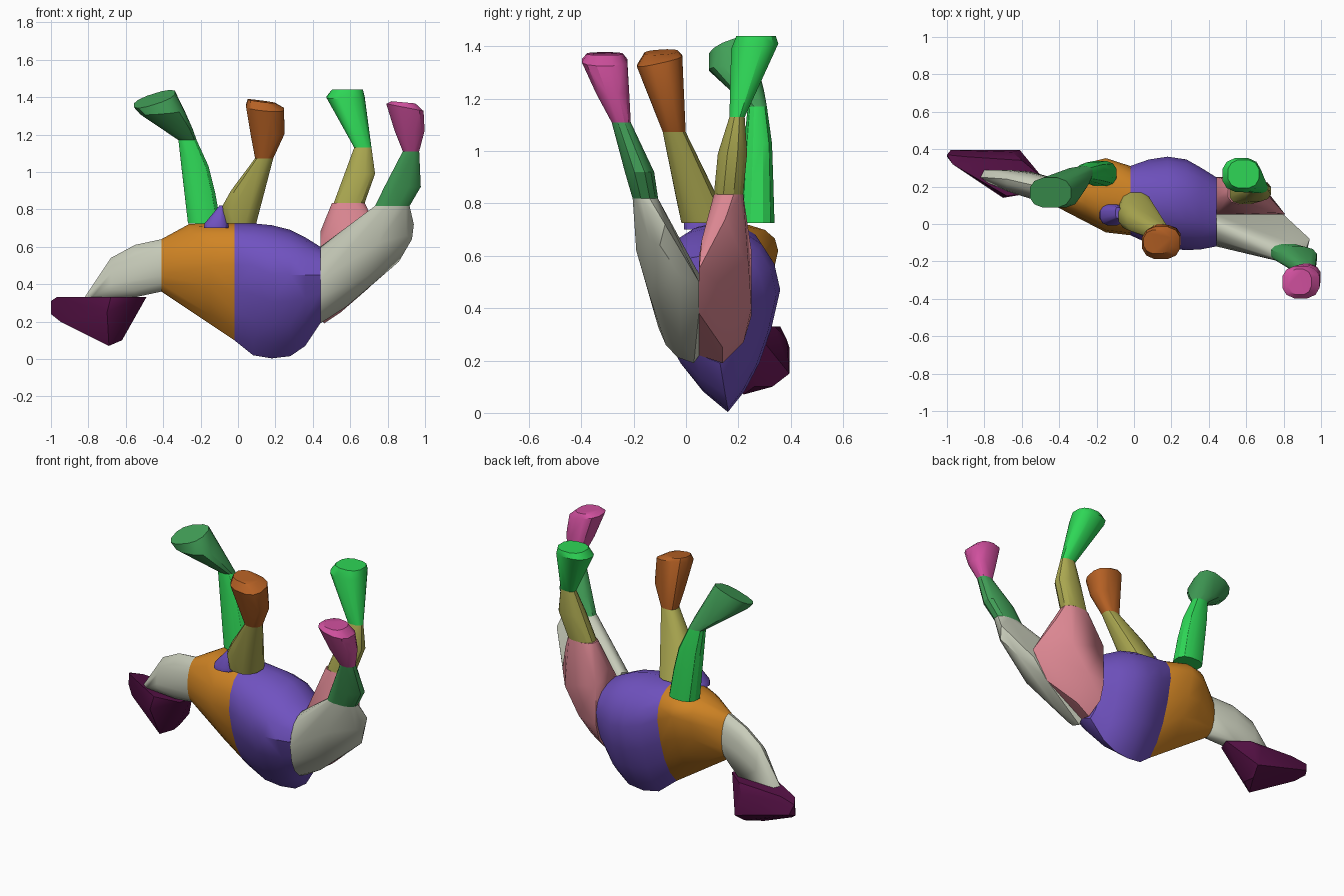
import bpy, bmesh, math

if "Cube" in bpy.data.objects:
    bpy.data.objects.remove(bpy.data.objects["Cube"], do_unlink=True)


def lin(c):
    c /= 255
    return c / 12.92 if c <= 0.04045 else ((c + 0.055) / 1.055) ** 2.4


def material(name, r, g, b):
    m = bpy.data.materials.new(name)
    col = (lin(r), lin(g), lin(b), 1)
    m.diffuse_color = col
    m.use_nodes = True
    bsdf = m.node_tree.nodes["Principled BSDF"]
    bsdf.inputs["Base Color"].default_value = col
    bsdf.inputs["Roughness"].default_value = 0.7
    return m


PURPLE = material("purple", 112, 82, 192)
ORANGE = material("orange", 208, 132, 36)
GREY = material("pale_grey", 200, 204, 186)
PLUM = material("dark_plum", 84, 16, 68)
LIME = material("bright_green", 46, 214, 86)
GREEN = material("mid_green", 66, 160, 88)
OLIVE = material("olive", 170, 167, 80)
PINK = material("pink", 218, 134, 145)
MAGENTA = material("magenta", 208, 80, 158)
BROWN = material("brown", 180, 96, 36)


def zring(z, x0, x1, y0, y1, tx=0, ty=0, n=12):
    """Rounded horizontal section, optionally tilted along x and y."""
    pts = []
    for i in range(n):
        a = 2 * math.pi * (i + 0.5) / n
        c, s = math.cos(a), math.sin(a)
        c = math.copysign(min(1, abs(c) ** 0.8), c)
        s = math.copysign(min(1, abs(s) ** 0.8), s)
        pts.append(((x0 + x1) / 2 + c * (x1 - x0) / 2,
                    (y0 + y1) / 2 + s * (y1 - y0) / 2, z + tx * c + ty * s))
    return pts


def xring(x, left, right, bottom, top, low=0.83, high=0.83):
    """Egg-shaped section across x from its four extreme (y, z) points."""
    pts = []
    for side in (left, right):
        for end, full in ((bottom, low), (top, high)):
            corner = (side[0], end[1])
            ctrl = [(side[k] + end[k]) / 2 * (1 - full) + corner[k] * full for k in (0, 1)]
            for t in (0, 0.25, 0.5, 0.75, 1):
                pts.append((x, *[side[k] * (1 - t) ** 2 + 2 * ctrl[k] * t * (1 - t)
                                 + end[k] * t * t for k in (0, 1)]))
    return pts


def hull(name, mat, *sections):
    """Convex solid wrapped around sections and points."""
    bm = bmesh.new()
    for sec in sections:
        for p in sec:
            bm.verts.new(p)
    bmesh.ops.remove_doubles(bm, verts=bm.verts[:], dist=0.002)
    bmesh.ops.convex_hull(bm, input=bm.verts[:])
    loose = [v for v in bm.verts if not v.link_faces]
    bmesh.ops.delete(bm, geom=loose, context="VERTS")
    bmesh.ops.dissolve_limit(bm, angle_limit=math.radians(1),
                             verts=bm.verts[:], edges=bm.edges[:])
    bmesh.ops.recalc_face_normals(bm, faces=bm.faces[:])
    me = bpy.data.meshes.new(name)
    bm.to_mesh(me)
    bm.free()
    me.materials.append(mat)
    ob = bpy.data.objects.new(name, me)
    bpy.context.collection.objects.link(ob)
    bpy.ops.object.select_all(action="DESELECT")
    ob.select_set(True)
    bpy.context.view_layer.objects.active = ob
    bpy.ops.object.shade_smooth_by_angle(angle=math.radians(32))
    return ob


# Body
hull("torso", PURPLE,
     xring(-0.02, (-0.06, 0.50), (0.31, 0.55), (0.12, 0.10), (0.13, 0.725), 0.45, 1),
     xring(0.08, (-0.105, 0.50), (0.345, 0.50), (0.15, 0.02), (0.12, 0.725), 0.4),
     xring(0.18, (-0.13, 0.45), (0.36, 0.47), (0.16, 0.003), (0.12, 0.715), 0.4),
     xring(0.28, (-0.14, 0.45), (0.345, 0.45), (0.16, 0.015), (0.12, 0.69), 0.4),
     xring(0.36, (-0.135, 0.45), (0.30, 0.45), (0.15, 0.07), (0.10, 0.65), 0.45),
     xring(0.44, (-0.12, 0.45), (0.25, 0.45), (0.13, 0.19), (0.06, 0.60), 0.6))
hull("chest", ORANGE,
     xring(-0.02, (-0.06, 0.50), (0.31, 0.55), (0.12, 0.10), (0.13, 0.725), 0.45, 1),
     xring(-0.15, (-0.045, 0.50), (0.352, 0.62), (0.14, 0.19), (0.15, 0.725), 0.5, 1),
     xring(-0.26, (0.02, 0.50), (0.325, 0.60), (0.16, 0.27), (0.18, 0.722), 0.5, 1),
     xring(-0.41, (0.09, 0.50), (0.24, 0.50), (0.17, 0.36), (0.17, 0.64)))
hull("shoulder_stub", PURPLE,
     zring(0.70, -0.185, -0.05, -0.01, 0.11),
     zring(0.725, -0.18, -0.05, -0.01, 0.105),
     zring(0.82, -0.10, -0.07, 0.03, 0.09))

# Neck and head
hull("neck", GREY,
     xring(-0.41, (0.09, 0.50), (0.24, 0.50), (0.17, 0.36), (0.17, 0.64)),
     xring(-0.55, (0.14, 0.45), (0.275, 0.47), (0.20, 0.33), (0.21, 0.61)),
     xring(-0.68, (0.175, 0.40), (0.29, 0.40), (0.23, 0.33), (0.24, 0.54)),
     [(-0.82, 0.25, 0.33), (-0.80, 0.29, 0.33), (-0.78, 0.22, 0.33), (-0.55, 0.28, 0.33)])
hull("head", PLUM,
     [(-0.97, 0.32, 0.33), (-0.90, 0.36, 0.33), (-0.60, 0.34, 0.33), (-0.49, 0.25, 0.33),
      (-0.52, 0.17, 0.33), (-0.68, 0.15, 0.33)],
     [(-1.0, 0.37, 0.31), (-0.98, 0.395, 0.25), (-1.0, 0.36, 0.24), (-0.95, 0.32, 0.20)],
     [(-0.61, 0.395, 0.15), (-0.65, 0.385, 0.28), (-0.69, 0.22, 0.07), (-0.62, 0.26, 0.10),
      (-0.63, 0.33, 0.10), (-0.70, 0.14, 0.25)])

# Hind leg on the front side
hull("front_hind_thigh", GREY,
     xring(0.44, (-0.12, 0.42), (0.05, 0.40), (0.03, 0.19), (0.0, 0.60)),
     zring(0.818, 0.73, 0.92, -0.205, -0.105),
     [(0.94, -0.08, 0.72), (0.93, -0.10, 0.64), (0.86, -0.02, 0.52), (0.90, -0.14, 0.66)],
     [(0.80, 0.05, 0.50), (0.71, 0.05, 0.39), (0.44, 0.05, 0.22), (0.44, 0.05, 0.53)],
     [(0.58, -0.02, 0.28), (0.70, -0.14, 0.45), (0.75, -0.19, 0.62)])
hull("front_hind_shank", GREEN,
     zring(0.818, 0.73, 0.92, -0.205, -0.105),
     zring(0.92, 0.78, 0.98, -0.235, -0.12),
     zring(1.11, 0.88, 0.97, -0.285, -0.21))
hull("front_hind_foot", MAGENTA,
     zring(1.11, 0.88, 0.97, -0.285, -0.21),
     zring(1.22, 0.835, 1.0, -0.345, -0.215),
     zring(1.345, 0.79, 0.995, -0.40, -0.222, -0.02),
     zring(1.372, 0.82, 0.95, -0.38, -0.24, -0.006))

# Hind leg on the back side
hull("back_hind_thigh", PINK,
     zring(0.835, 0.50, 0.68, 0.105, 0.22),
     [(0.44, 0.25, 0.37), (0.44, 0.25, 0.62), (0.44, 0.05, 0.22), (0.44, 0.05, 0.60),
      (0.44, 0.14, 0.68), (0.46, 0.14, 0.19), (0.44, 0.22, 0.27)],
     [(0.81, 0.05, 0.55), (0.70, 0.05, 0.38), (0.55, 0.14, 0.25), (0.72, 0.15, 0.74),
      (0.66, 0.24, 0.55), (0.56, 0.25, 0.40), (0.75, 0.06, 0.66)])
hull("back_hind_shank", OLIVE,
     zring(0.835, 0.51, 0.68, 0.105, 0.22),
     zring(0.99, 0.57, 0.735, 0.12, 0.235),
     zring(1.13, 0.62, 0.715, 0.165, 0.225))
hull("back_hind_foot", LIME,
     zring(1.13, 0.62, 0.715, 0.165, 0.225),
     zring(1.40, 0.47, 0.68, 0.17, 0.355, 0, 0.01),
     zring(1.44, 0.50, 0.67, 0.19, 0.345))

# Foreleg on the front side
hull("front_foreleg", OLIVE,
     zring(0.725, -0.08, 0.10, -0.02, 0.17),
     zring(0.82, -0.085, 0.125, -0.04, 0.12),
     zring(0.90, -0.04, 0.145, -0.055, 0.085),
     zring(1.073, 0.09, 0.19, -0.09, 0.0))
hull("front_forefoot", BROWN,
     zring(1.073, 0.09, 0.19, -0.09, 0.0),
     zring(1.20, 0.065, 0.25, -0.14, -0.005),
     zring(1.345, 0.04, 0.25, -0.19, -0.012, -0.01, 0.02),
     zring(1.378, 0.05, 0.20, -0.16, -0.03, -0.01, 0.004))

# Foreleg on the back side
hull("back_foreleg", LIME,
     zring(0.725, -0.27, -0.09, 0.20, 0.34),
     zring(0.89, -0.285, -0.12, 0.21, 0.335),
     zring(1.03, -0.305, -0.155, 0.22, 0.33),
     zring(1.17, -0.32, -0.22, 0.235, 0.31))
hull("back_forefoot", GREEN,
     zring(1.17, -0.32, -0.22, 0.235, 0.31),
     zring(1.23, -0.40, -0.24, 0.17, 0.30),
     zring(1.32, -0.525, -0.285, 0.085, 0.26, 0.01, 0.01),
     zring(1.39, -0.56, -0.335, 0.085, 0.25, 0.035, 0.03))
